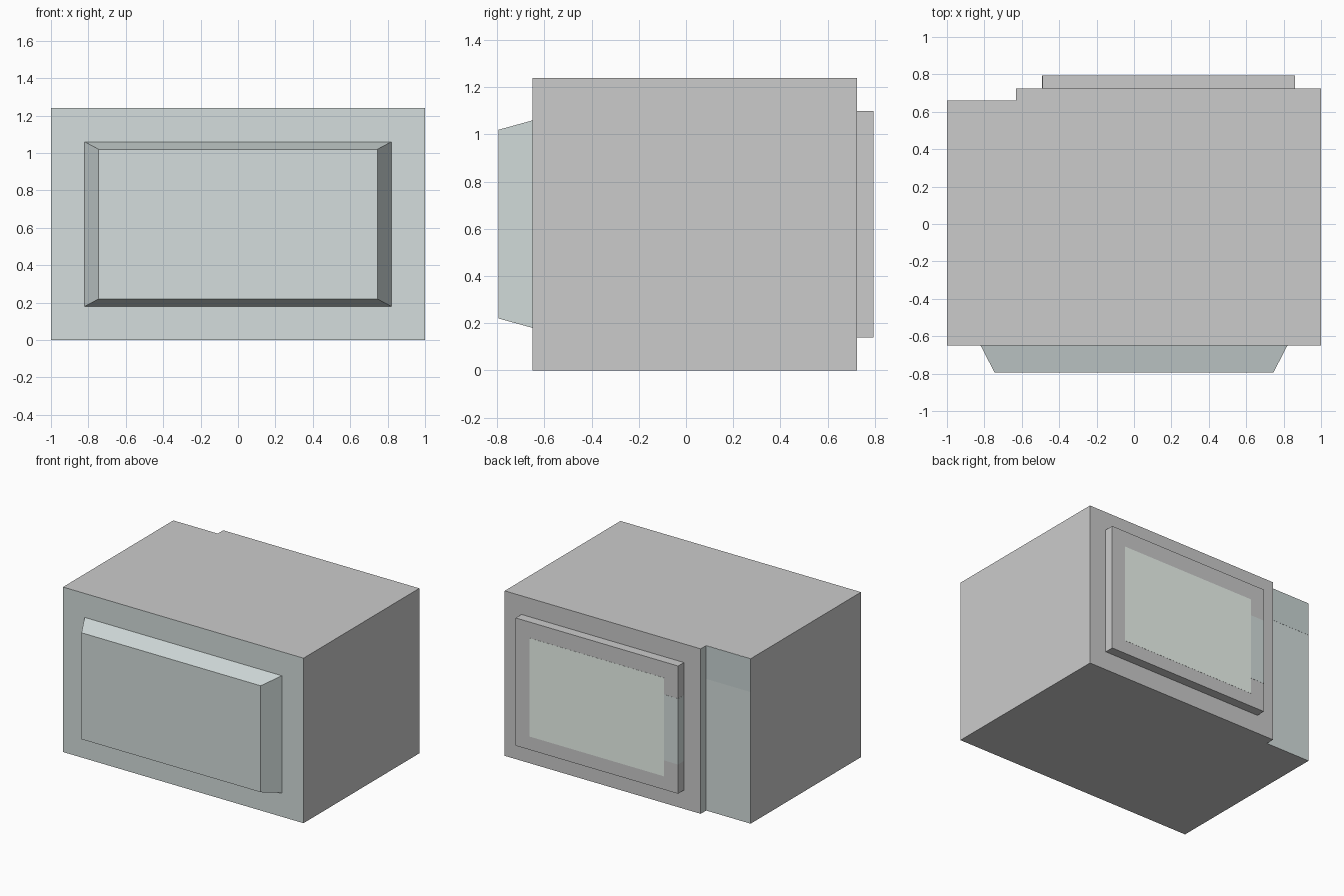
import bpy, bmesh

if "Cube" in bpy.data.objects:
    bpy.data.objects.remove(bpy.data.objects["Cube"])


def material(name, rgb):
    m = bpy.data.materials.new(name)
    m.diffuse_color = (*rgb, 1.0)
    m.use_nodes = True
    m.node_tree.nodes["Principled BSDF"].inputs["Base Color"].default_value = m.diffuse_color
    return m


grey = material("grey_casing", (0.8, 0.8, 0.8))
teal = material("teal_panel", (0.66, 0.73, 0.725))
dark_teal = material("dark_display", (0.59, 0.665, 0.66))
glass = material("pale_window", (0.86, 0.93, 0.87))


def finish(name, bm, mats=()):
    bmesh.ops.recalc_face_normals(bm, faces=bm.faces[:])
    mesh = bpy.data.meshes.new(name)
    bm.to_mesh(mesh)
    bm.free()
    for m in mats:
        mesh.materials.append(m)
    obj = bpy.data.objects.new(name, mesh)
    bpy.context.collection.objects.link(obj)
    return obj


def box(name, x, y, z, mat=None):
    bm = bmesh.new()
    bmesh.ops.create_cube(bm, size=1)
    for v in bm.verts:
        v.co = [lo + (c + 0.5) * (hi - lo) for c, (lo, hi) in zip(v.co, (x, y, z))]
    return finish(name, bm, [mat] if mat else [])


# Casing: stepped plan extruded upward; rear, control strip and step are teal
H = 1.24
plan = [(-1, -0.65), (1, -0.65), (1, 0.725), (-0.63, 0.725), (-0.63, 0.66), (-1, 0.66)]
bm = bmesh.new()
base = bm.faces.new([bm.verts.new((x, y, 0)) for x, y in plan])
ext = bmesh.ops.extrude_face_region(bm, geom=[base], use_keep_orig=True)
top = [g for g in ext["geom"] if isinstance(g, bmesh.types.BMVert)]
bmesh.ops.translate(bm, verts=top, vec=(0, 0, H))
bmesh.ops.recalc_face_normals(bm, faces=bm.faces[:])
for f in bm.faces:
    c = f.calc_center_median()
    rear = f.normal.y < -0.9
    strip = f.normal.y > 0.9 and c.x < -0.63
    step = f.normal.x < -0.9 and c.x > -0.7
    f.material_index = int(rear or strip or step)
finish("casing", bm, [grey, teal])

# Tapered housing on the -y face
bm = bmesh.new()
bmesh.ops.create_cube(bm, size=2)
for v in bm.verts:
    outer = v.co.y < 0
    half_x, half_z = (0.745, 0.40) if outer else (0.82, 0.44)
    v.co = (v.co.x * half_x, -0.795 if outer else -0.65, 0.62 + v.co.z * half_z)
finish("rear_housing", bm, [teal])

# Door with flush window and edge grip
box("door", (-0.49, 0.86), (0.72, 0.794), (0.14, 1.10))
box("door_window", (-0.375, 0.745), (0.78, 0.795), (0.24, 0.98), glass)
box("door_grip", (-0.491, -0.375), (0.726, 0.795), (0.36, 0.855), teal)

# Display at the top of the control strip
box("control_display", (-0.999, -0.631), (0.65, 0.661), (0.99, 1.239), dark_teal)
